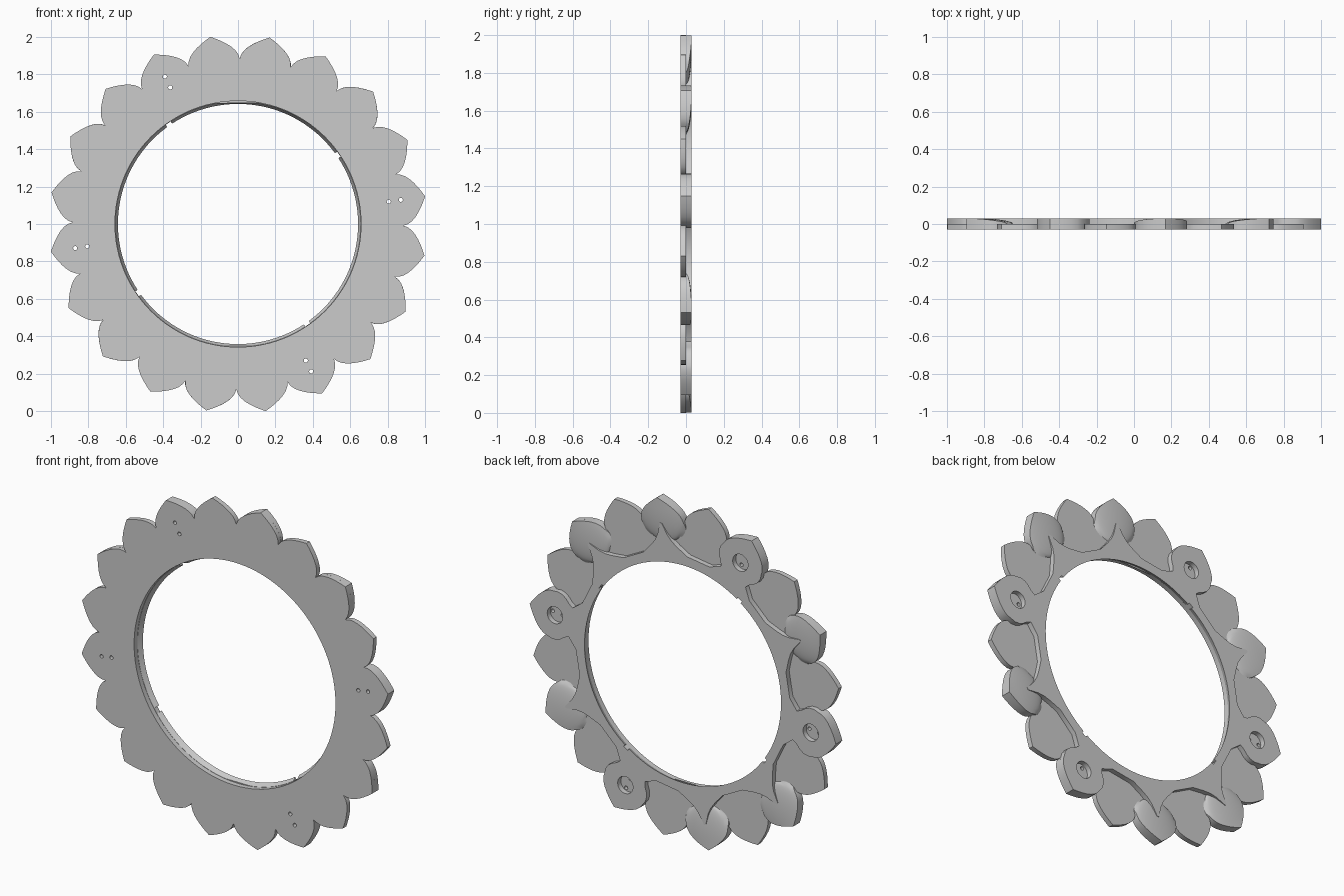
import bpy, bmesh
from math import sin, cos, radians, sqrt, tau, pi
from mathutils import Matrix, Vector

if "Cube" in bpy.data.objects:
    bpy.data.objects.remove(bpy.data.objects["Cube"])

grey = bpy.data.materials.new("plain_grey")
grey.use_nodes = True
GREY = (0.6, 0.6, 0.6, 1)
grey.diffuse_color = GREY
grey.node_tree.nodes["Principled BSDF"].inputs["Base Color"].default_value = GREY

PETALS, STEP, FIRST = 20, 18, 8.4
TIP, VALLEY, HALF = 1.011, 0.874, 0.138
HALF_DEPTH = 0.03
FLAT = (0, 6, 10, 16)            # raised petals with a round socket
DOMED = (2, 4, 8, 12, 14, 18)    # raised petals with a rounded back
UP = Matrix.Translation((0, 0, 1)) @ Matrix.Rotation(radians(90), 4, 'X')


def polar(r, deg):
    return Vector((r * cos(radians(deg)), r * sin(radians(deg))))


def petal_point(k, u, v):
    """Point u outward along petal k and v to its side."""
    a = FIRST + STEP * k
    return polar(u, a) + polar(v, a + 90)


def circle(centre, r, n):
    return [centre + polar(r, 360 * i / n) for i in range(n)]


def tip_width(u):
    return HALF * (1 - ((u - VALLEY) / (TIP - VALLEY)) ** 2)


def tip_side(n=9):
    """Curved edge from valley to just before the tip."""
    us = [VALLEY + (TIP - VALLEY) * sin(pi / 2 * i / n) for i in range(n)]
    return [(u, tip_width(u)) for u in us]


def finish(name, mesh):
    mesh.materials.clear()
    mesh.materials.append(grey)
    ob = bpy.data.objects.new(name, mesh)
    bpy.context.collection.objects.link(ob)
    bpy.ops.object.select_all(action='DESELECT')
    ob.select_set(True)
    bpy.context.view_layer.objects.active = ob
    bpy.ops.object.shade_smooth_by_angle(angle=radians(30))
    return ob


def slab(name, loops, y0, y1, edit=None):
    """Extruded flat shape; inner loops become holes."""
    curve = bpy.data.curves.new(name, 'CURVE')
    curve.dimensions, curve.fill_mode = '2D', 'BOTH'
    curve.extrude = (y1 - y0) / 2
    for loop in loops:
        s = curve.splines.new('POLY')
        s.points.add(len(loop) - 1)
        for p, co in zip(s.points, loop):
            p.co = (co.x, co.y, 0, 1)
        s.use_cyclic_u = True
    temp = bpy.data.objects.new(name + "_curve", curve)
    bpy.context.collection.objects.link(temp)
    deps = bpy.context.evaluated_depsgraph_get()
    mesh = bpy.data.meshes.new_from_object(temp.evaluated_get(deps))
    bpy.data.objects.remove(temp)
    bm = bmesh.new()
    bm.from_mesh(mesh)
    bmesh.ops.remove_doubles(bm, verts=bm.verts, dist=1e-5)
    if edit:
        edit(bm)
    bmesh.ops.recalc_face_normals(bm, faces=bm.faces)
    bm.to_mesh(mesh)
    bm.free()
    mesh.transform(Matrix.Translation((0, (y0 + y1) / 2, 0)) @ UP)
    return finish(name, mesh)


# Front plate: full petal outline, round opening, paired pin holes
outline = []
for k in range(PETALS):
    side = tip_side()
    outline += [petal_point(k, u, -v) for u, v in side]
    outline.append(petal_point(k, TIP, 0))
    outline += [petal_point(k, u, v) for u, v in reversed(side[1:])]
pins = [circle(petal_point(k, u, 0), 0.011, 14) for k in FLAT for u in (0.815, 0.88)]
slab("front_plate", [outline, circle(Vector((0, 0)), 0.658, 120)] + pins, -HALF_DEPTH, 0)

# Back ring: joined with the flat petals and the tapered stems
EGG = [(0.74, 0.09), (0.765, 0.103), (0.79, 0.126), (0.815, 0.14), (0.845, 0.145)]
STEM = [(0.735, 0.085), (0.765, 0.055), (0.80, 0.032), (0.865, 0.006)]
back = []
for k in range(0, PETALS, 2):
    a = FIRST + STEP * k
    side = EGG + tip_side() + [(TIP, 0)] if k in FLAT else STEP and STEM
    back.append(polar(0.70, a - 12))
    back += [petal_point(k, u, -v) for u, v in side]
    back += [petal_point(k, u, v) for u, v in reversed(side) if v > 0]
    back.append(polar(0.70, a + 12))

# Inner rim with four small notches
rim = []
for q in range(4):
    a = 34.7 + 90 * q
    rim += [polar(0.642, a - 1.4), polar(0.656, a - 1.4),
            polar(0.656, a + 1.4), polar(0.642, a + 1.4)]
    rim += [polar(0.642, a + 1.4 + 87.2 * i / 29) for i in range(1, 29)]


def bevel_rim(bm):
    """Open the rim outward toward the front plate."""
    for v in bm.verts:
        r = v.co.xy.length
        if r < 0.65 and v.co.z > 0:
            v.co.xy *= 0.6565 / r


sockets = [circle(petal_point(k, 0.845, 0), 0.05, 32) for k in FLAT]
slab("back_ring", [back, rim] + sockets, 0, HALF_DEPTH, bevel_rim)


# Domed petals: rounded toward the base, full thickness at the tip
def dome_width(u):
    if u < 0.855:
        return 0.143 * sqrt(max(0, 1 - ((0.855 - u) / 0.105) ** 2))
    return min(0.143, tip_width(max(u, VALLEY)) + max(0, VALLEY - u) * 0.26)


def dome_height(u, v):
    q = (max(0, 0.95 - u) / 0.2) ** 2 + (v / 0.17) ** 2
    return HALF_DEPTH * sqrt(max(0, 1 - q))


def dome(k, rows=28, cols=20):
    bm = bmesh.new()
    grid = []
    for i in range(rows + 1):
        u = 0.75 + (TIP - 0.75) * (1 - cos(pi * i / rows)) / 2
        row = []
        for j in range(cols + 1):
            v = dome_width(u) * (2 * j / cols - 1)
            p = petal_point(k, u, v)
            row.append(bm.verts.new((p.x, p.y, -dome_height(u, v))))
        grid.append(row)
    for i in range(rows):
        for j in range(cols):
            bm.faces.new((grid[i][j], grid[i][j + 1], grid[i + 1][j + 1], grid[i + 1][j]))
    bmesh.ops.remove_doubles(bm, verts=bm.verts, dist=1e-5)
    # Side wall sinking slightly into the plate
    rim_edges = [e for e in bm.edges if e.is_boundary]
    wall = bmesh.ops.extrude_edge_only(bm, edges=rim_edges)["geom"]
    for v in wall:
        if isinstance(v, bmesh.types.BMVert):
            v.co.z = 0.004
    bmesh.ops.holes_fill(bm, edges=[e for e in bm.edges if e.is_boundary])
    bmesh.ops.recalc_face_normals(bm, faces=bm.faces)
    mesh = bpy.data.meshes.new("domed_petal")
    bm.to_mesh(mesh)
    bm.free()
    mesh.transform(UP)
    finish("domed_petal", mesh)


for k in DOMED:
    dome(k)
